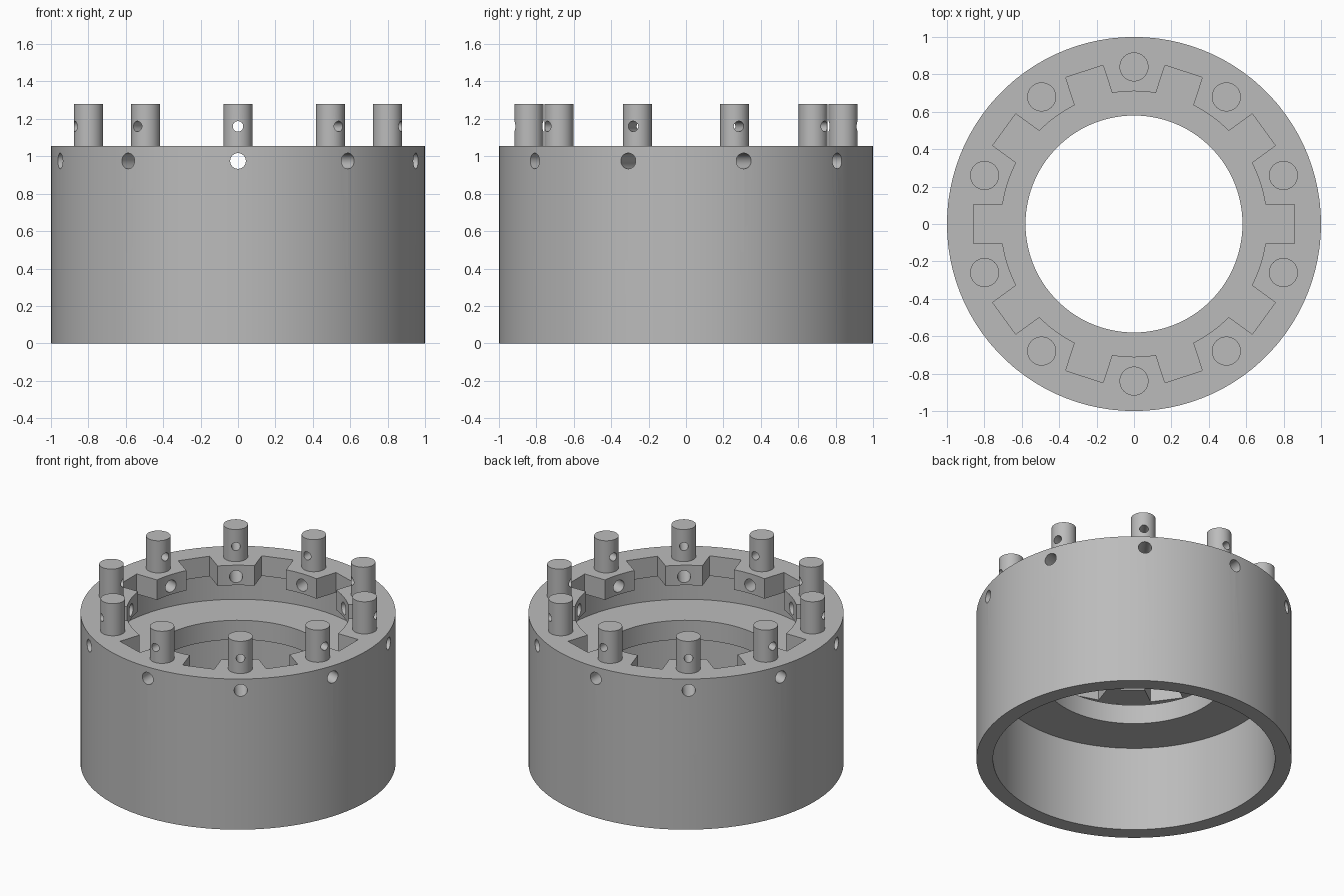
import bpy, bmesh, math
from mathutils import Matrix, Vector

cube = bpy.data.objects.get("Cube")
if cube:
    bpy.data.objects.remove(cube, do_unlink=True)

TOP, COUNT = 1.055, 10
STEP = math.tau / COUNT

grey = bpy.data.materials.new("plain grey")
grey.use_nodes = True
grey.diffuse_color = (0.5, 0.5, 0.5, 1)
grey.node_tree.nodes["Principled BSDF"].inputs["Base Color"].default_value = grey.diffuse_color


def finish(name, bm):
    bmesh.ops.recalc_face_normals(bm, faces=bm.faces)
    mesh = bpy.data.meshes.new(name)
    bm.to_mesh(mesh)
    bm.free()
    mesh.materials.append(grey)
    obj = bpy.data.objects.new(name, mesh)
    bpy.context.collection.objects.link(obj)
    return obj


def activate(obj):
    bpy.ops.object.select_all(action="DESELECT")
    obj.select_set(True)
    bpy.context.view_layer.objects.active = obj


def cut(obj, cutter):
    activate(obj)
    mod = obj.modifiers.new("cut", "BOOLEAN")
    mod.operation, mod.solver, mod.object = "DIFFERENCE", "EXACT", cutter
    bpy.ops.object.modifier_apply(modifier=mod.name)
    bpy.data.objects.remove(cutter, do_unlink=True)


def radial_drill(bm, angle, radius, r_in, r_out, z):
    """Add a cylinder lying along a spoke of the ring."""
    place = (Matrix.Rotation(angle, 4, "Z")
             @ Matrix.Translation(((r_in + r_out) / 2, 0, z))
             @ Matrix.Rotation(math.pi / 2, 4, "Y"))
    bmesh.ops.create_cone(bm, cap_ends=True, segments=32, radius1=radius,
                          radius2=radius, depth=r_out - r_in, matrix=place)


# Ring body: turned profile with upper groove, thin web and open lower bore
profile = [(1, 0), (1, TOP), (0.71, TOP), (0.71, 0.915), (0.895, 0.915),
           (0.895, 0.73), (0.58, 0.73), (0.58, 0.595), (0.895, 0.595), (0.895, 0)]
bm = bmesh.new()
verts = [bm.verts.new((r, 0, z)) for r, z in profile]
edges = [bm.edges.new((a, b)) for a, b in zip(verts, verts[1:] + verts[:1])]
bmesh.ops.spin(bm, geom=verts + edges, cent=(0, 0, 0), axis=(0, 0, 1),
               angle=math.tau, steps=100, use_merge=True)
bmesh.ops.remove_doubles(bm, verts=bm.verts, dist=0.0001)
body = finish("ring_body", bm)

# Notches between the teeth of the top lip
bm = bmesh.new()
for i in range(COUNT):
    place = (Matrix.Rotation(i * STEP, 4, "Z") @ Matrix.Translation((0.728, 0, 1.0))
             @ Matrix.Diagonal((0.26, 0.21, 0.24, 1)))
    bmesh.ops.create_cube(bm, size=1, matrix=place)
cut(body, finish("notch_cutter", bm))

# Radial holes through the wall and each tooth
bm = bmesh.new()
for i in range(COUNT):
    radial_drill(bm, (i + 0.5) * STEP, 0.042, 0.6, 1.1, 0.975)
cut(body, finish("wall_drill", bm))
activate(body)
bpy.ops.object.shade_smooth_by_angle(angle=math.radians(30))

# Upright pegs, each with a radial cross hole
for i in range(COUNT):
    angle = (i + 0.5) * STEP
    centre = Matrix.Rotation(angle, 4, "Z") @ Vector((0.84, 0, 0))
    bm = bmesh.new()
    bmesh.ops.create_cone(bm, cap_ends=True, segments=48, radius1=0.0775, radius2=0.0775,
                          depth=0.245, matrix=Matrix.Translation(centre + Vector((0, 0, 1.1575))))
    peg = finish(f"peg_{i + 1}", bm)
    bm = bmesh.new()
    radial_drill(bm, angle, 0.028, 0.7, 1.0, 1.16)
    cut(peg, finish("peg_drill", bm))
    activate(peg)
    bpy.ops.object.shade_smooth_by_angle(angle=math.radians(30))
